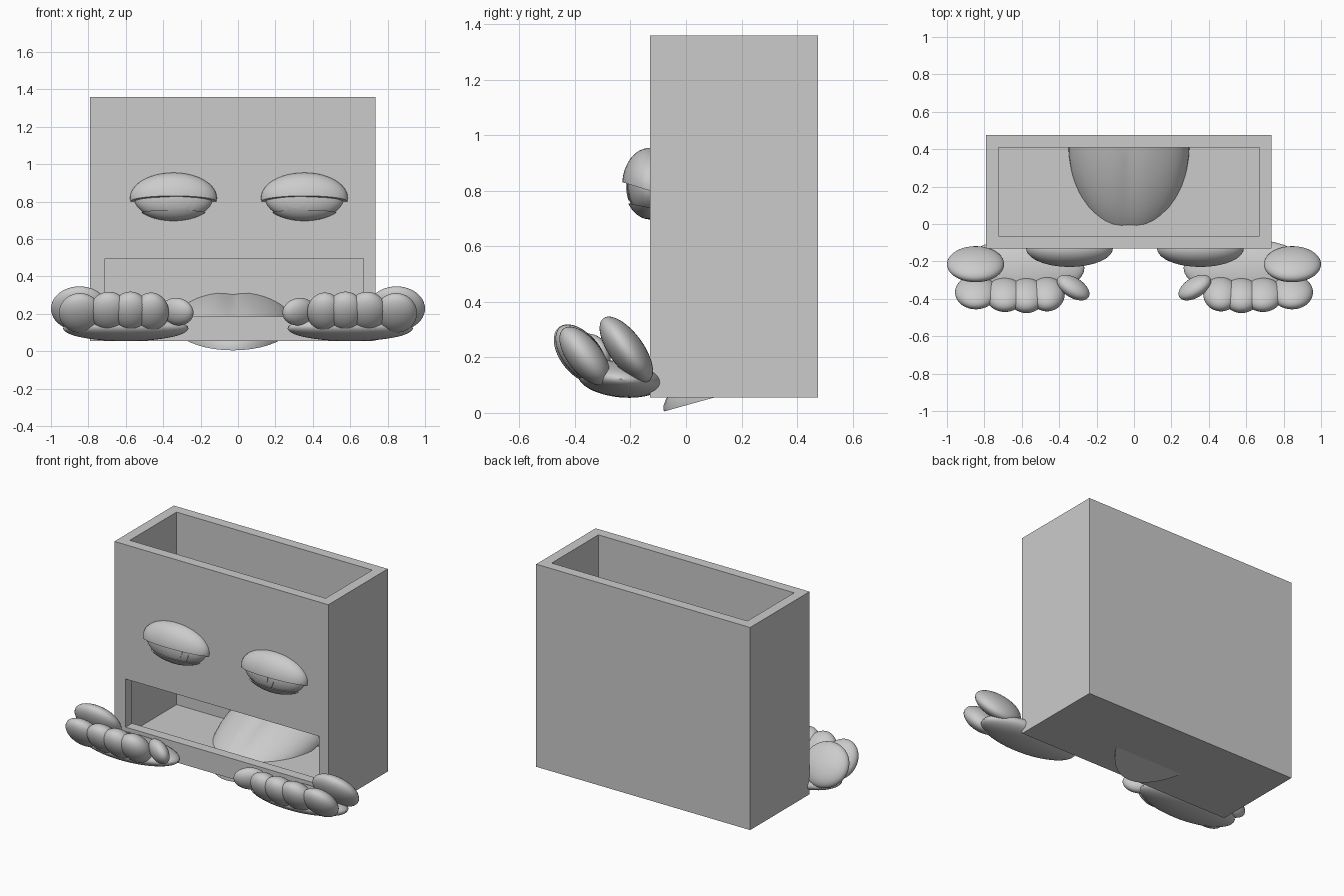
import bpy, bmesh, math
from mathutils import Matrix, Vector, Euler

cube = bpy.data.objects.get("Cube")
if cube:
    bpy.data.objects.remove(cube, do_unlink=True)

GREY = (0.6, 0.6, 0.6, 1)
grey = bpy.data.materials.new("plain grey")
grey.diffuse_color = GREY
grey.use_nodes = True
grey.node_tree.nodes["Principled BSDF"].inputs["Base Color"].default_value = GREY


def add_object(name, bm, smooth=True):
    bmesh.ops.recalc_face_normals(bm, faces=bm.faces)
    mesh = bpy.data.meshes.new(name)
    bm.to_mesh(mesh)
    bm.free()
    mesh.materials.append(grey)
    obj = bpy.data.objects.new(name, mesh)
    bpy.context.collection.objects.link(obj)
    bpy.ops.object.select_all(action='DESELECT')
    obj.select_set(True)
    bpy.context.view_layer.objects.active = obj
    if smooth:
        bpy.ops.object.shade_smooth_by_angle(angle=math.radians(35))
    return obj


def box(name, low, high):
    low, high = Vector(low), Vector(high)
    bm = bmesh.new()
    bmesh.ops.create_cube(bm, size=1)
    bmesh.ops.transform(bm, verts=bm.verts, matrix=Matrix.LocRotScale(
        (low + high) / 2, None, high - low))
    return add_object(name, bm, smooth=False)


def ellipsoid(centre, radii, tilt=0, yaw=0):
    bm = bmesh.new()
    bmesh.ops.create_uvsphere(bm, u_segments=40, v_segments=24, radius=1)
    bmesh.ops.transform(bm, verts=bm.verts, matrix=Matrix.LocRotScale(
        centre, Euler((math.radians(tilt), 0, math.radians(yaw))), radii))
    return bm


def slice_off(bm, point, normal):
    """Remove everything on the normal's side and cap the cut."""
    cut = bmesh.ops.bisect_plane(bm, geom=bm.verts[:] + bm.edges[:] + bm.faces[:],
                                 plane_co=point, plane_no=normal, clear_outer=True)
    edges = [e for e in cut["geom_cut"] if isinstance(e, bmesh.types.BMEdge)]
    bmesh.ops.contextual_create(bm, geom=edges)


# Hollow body, open at the top, with a mouth slot in the front wall
body = box("body", (-0.79, -0.13, 0.055), (0.735, 0.475, 1.36))
hollow = box("hollow_cutter", (-0.725, -0.065, 0.12), (0.67, 0.41, 1.6))
slot = box("mouth_cutter", (-0.71, -0.3, 0.185), (0.67, 0.1, 0.495))
bpy.context.view_layer.objects.active = body
for cutter in (hollow, slot):
    mod = body.modifiers.new("cut", 'BOOLEAN')
    mod.operation = 'DIFFERENCE'
    mod.solver = 'EXACT'
    mod.object = cutter
    bpy.ops.object.modifier_apply(modifier=mod.name)
    bpy.data.objects.remove(cutter, do_unlink=True)

# Tongue: grooved half ellipsoid sloping down through the floor
bm = ellipsoid((0, 0, 0), (0.325, 0.55, 0.17))
slice_off(bm, (0, 0, 0), (0, 0, -1))
for v in bm.verts:
    v.co.z *= 1 - 0.08 * math.exp(-(v.co.x / 0.05) ** 2)
bmesh.ops.transform(bm, verts=bm.verts, matrix=Matrix.LocRotScale(
    (-0.027, 0.45, 0.152), Euler((math.radians(15.5), 0, 0)), None))
slice_off(bm, (0, 0.44, 0), (0, 1, 0))
add_object("tongue", bm)

WALL = -0.12
EYE_Y, EYE_Z = -0.13, 0.82
BALL = (0.21, 0.08, 0.118)


def eye_disc(name, eye_x, x, z, radius, lift):
    """Thin disc wrapped over the front of the eyeball."""
    bm = bmesh.new()
    bmesh.ops.create_circle(bm, cap_ends=True, cap_tris=True, segments=40, radius=radius)
    bmesh.ops.subdivide_edges(bm, edges=bm.edges, cuts=3, use_grid_fill=True)
    for v in bm.verts:
        px, pz = x + v.co.x, z + v.co.y
        rest = 1 - ((px - eye_x) / BALL[0]) ** 2 - ((pz - EYE_Z) / BALL[2]) ** 2
        v.co = (px, EYE_Y - lift - BALL[1] * math.sqrt(max(rest, 0)), pz)
    rim = bmesh.ops.extrude_face_region(bm, geom=bm.faces[:])["geom"]
    for v in rim:
        if isinstance(v, bmesh.types.BMVert):
            v.co.y += 0.008
    add_object(name, bm)


# Eyes: ball, iris, pupil and two heavy lids
for side, s, eye_x in (("right", -1, -0.345), ("left", 1, 0.355)):
    centre = (eye_x, EYE_Y, EYE_Z)
    bm = ellipsoid(centre, BALL)
    slice_off(bm, (0, WALL, 0), (0, 1, 0))
    add_object(side + "_eyeball", bm)

    bm = ellipsoid(centre, (0.232, 0.1, 0.135))
    slice_off(bm, (0, WALL, 0), (0, 1, 0))
    slice_off(bm, (0, -0.145, 0.805), (0, -0.31, -1))
    add_object(side + "_upper_lid", bm)

    bm = ellipsoid(centre, (0.222, 0.092, 0.123))
    slice_off(bm, (0, WALL, 0), (0, 1, 0))
    slice_off(bm, (0, -0.165, 0.747), (0, 0.2, 1))
    add_object(side + "_lower_lid", bm)

    eye_disc(side + "_iris", eye_x, s * 0.308, 0.82, 0.092, 0.003)
    eye_disc(side + "_pupil", eye_x, s * 0.308, 0.82, 0.055, 0.006)

# Hands: flat palm with curled fingers, mirrored: (name, centre, radii, tilt, yaw)
PARTS = [
    ("palm", (0.6, -0.235, 0.122), (0.335, 0.155, 0.066), -6, 0),
    ("thumb", (0.847, -0.215, 0.228), (0.153, 0.062, 0.14), 36, 0),
    ("outer_finger", (0.845, -0.365, 0.205), (0.112, 0.062, 0.125), 38, 0),
    ("second_finger", (0.69, -0.378, 0.213), (0.105, 0.068, 0.122), 38, 0),
    ("third_finger", (0.575, -0.382, 0.213), (0.1, 0.072, 0.122), 38, 0),
    ("fourth_finger", (0.465, -0.375, 0.21), (0.095, 0.07, 0.12), 38, 0),
    ("little_finger", (0.325, -0.34, 0.212), (0.097, 0.05, 0.076), 20, 32),
]
for side, s in (("right", -1), ("left", 1)):
    for name, (x, y, z), radii, tilt, yaw in PARTS:
        add_object(f"{side}_{name}", ellipsoid((s * x, y, z), radii, tilt, s * yaw))
